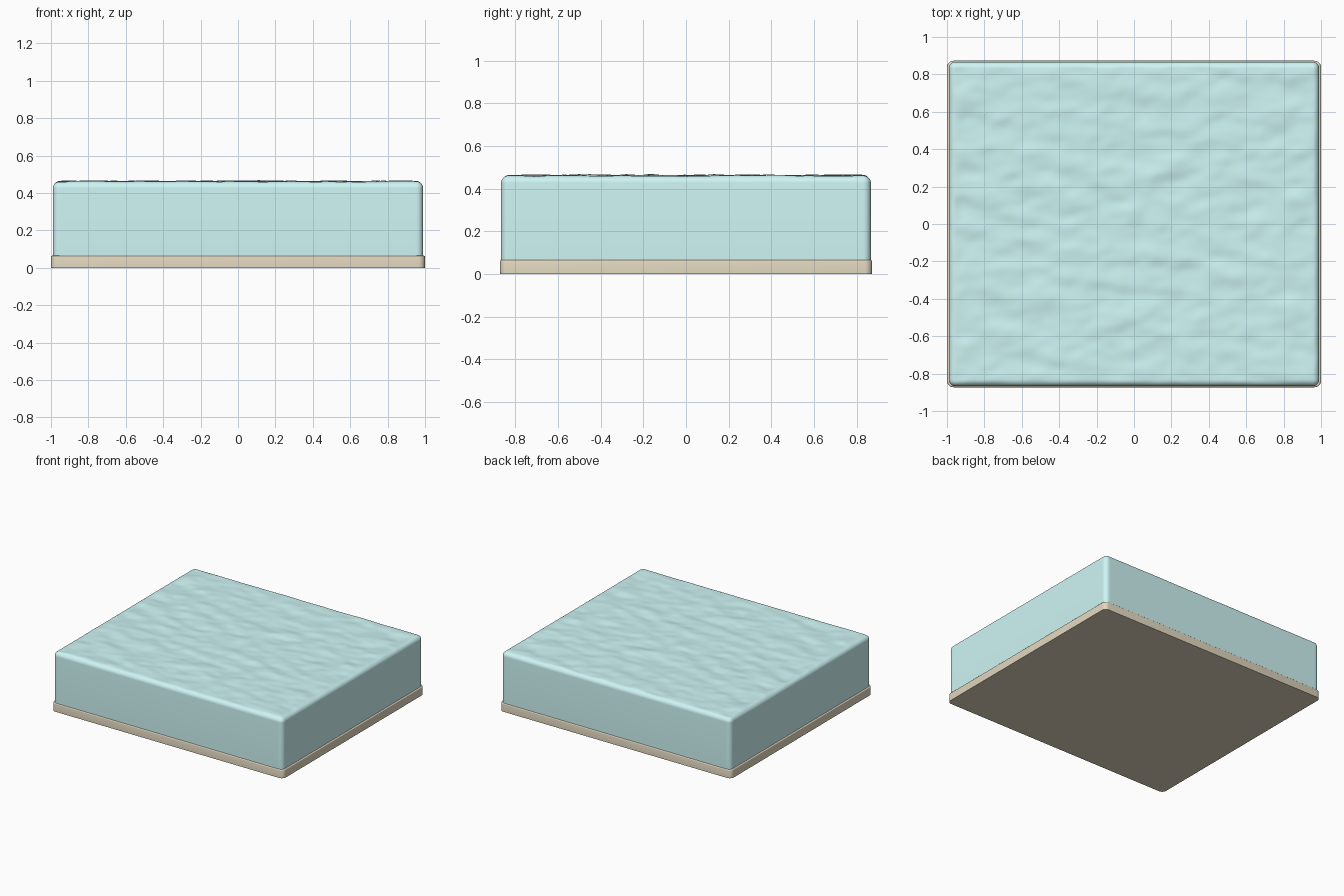
import bpy, bmesh, math
from mathutils import Vector, noise

if "Cube" in bpy.data.objects:
    bpy.data.objects.remove(bpy.data.objects["Cube"])


def material(name, rgb):
    m = bpy.data.materials.new(name)
    m.diffuse_color = (*rgb, 1)
    m.use_nodes = True
    m.node_tree.nodes["Principled BSDF"].inputs["Base Color"].default_value = m.diffuse_color
    return m


def finish(bm, name, mat, angle=40):
    bmesh.ops.recalc_face_normals(bm, faces=bm.faces)
    me = bpy.data.meshes.new(name)
    bm.to_mesh(me)
    bm.free()
    ob = bpy.data.objects.new(name, me)
    bpy.context.collection.objects.link(ob)
    me.materials.append(mat)
    bpy.context.view_layer.objects.active = ob
    ob.select_set(True)
    bpy.ops.object.shade_smooth_by_angle(angle=math.radians(angle))
    ob.select_set(False)
    return ob


def axis(half, r, n):
    """Coordinates along one side, dense inside the rounded edges."""
    c = half - r
    edge = [c + r * math.tan(math.pi / 4 * i / 4) for i in range(1, 5)]
    return [-e for e in reversed(edge)] + [-c + 2 * c * i / n for i in range(n + 1)] + edge


def ripple(x, y):
    """Gentle water surface height, two octaves, stretched along x."""
    a = noise.noise(Vector((x * 5 + 1.5 * y, y * 9, 3.1)))
    b = noise.noise(Vector((x * 11 - 2 * y, y * 17, 8.7)))
    return 0.009 * a + 0.004 * b


# Sand base: slab with rounded corners and a softened top rim
HX, HY, H = 1.0, 0.873, 0.065
bm = bmesh.new()
bmesh.ops.create_cube(bm, size=1)
for v in bm.verts:
    v.co = Vector((v.co.x * 2 * HX, v.co.y * 2 * HY, (v.co.z + 0.5) * H))
upright = [e for e in bm.edges if abs(e.verts[0].co.z - e.verts[1].co.z) > 0.01]
bmesh.ops.bevel(bm, geom=upright, offset=0.035, segments=6, profile=0.5, affect='EDGES')
rim = [e for e in bm.edges if all(v.co.z > H - 0.001 for v in e.verts)]
bmesh.ops.bevel(bm, geom=rim, offset=0.007, segments=3, profile=0.5, affect='EDGES')
finish(bm, "sand_base", material("sand", (0.76, 0.68, 0.52)))

# Water block: rounded grid top with ripples, sides dropped into the sand
WX, WY, TOP, R = 0.99, 0.867, 0.461, 0.035
xs, ys = axis(WX, R, 120), axis(WY, R, 105)
bm = bmesh.new()


def rounded(x, y):
    q = Vector((max(-WX + R, min(WX - R, x)), max(-WY + R, min(WY - R, y)), TOP - R))
    p = q + (Vector((x, y, TOP)) - q).normalized() * R
    inset = min(WX - abs(x), WY - abs(y))
    p.z += ripple(x, y) * min(1, max(0, inset / 0.06))
    return p


def ring_wall(x, y, z):
    q = Vector((max(-WX + R, min(WX - R, x)), max(-WY + R, min(WY - R, y)), 0))
    p = q + (Vector((x, y, 0)) - q).normalized() * R
    return Vector((p.x, p.y, z))


nx, ny = len(xs), len(ys)
grid = [[bm.verts.new(rounded(x, y)) for y in ys] for x in xs]
for i in range(nx - 1):
    for j in range(ny - 1):
        bm.faces.new((grid[i][j], grid[i + 1][j], grid[i + 1][j + 1], grid[i][j + 1]))
loop = ([(i, 0) for i in range(nx - 1)] + [(nx - 1, j) for j in range(ny - 1)]
        + [(i, ny - 1) for i in range(nx - 1, 0, -1)] + [(0, j) for j in range(ny - 1, 0, -1)])
prev = [grid[i][j] for i, j in loop]
# Lower half of the rounded edge, then the straight wall
for k in range(1, 6):
    ring = []
    for (i, j) in loop:
        x, y = xs[i], ys[j]
        if k < 5:
            q = Vector((max(-WX + R, min(WX - R, x)), max(-WY + R, min(WY - R, y)), TOP - R))
            h = R * math.tan(math.pi / 4 * (4 - k) / 4)
            p = q + (Vector((x, y, TOP - R + h)) - q).normalized() * R
        else:
            p = ring_wall(x, y, 0.05)
        ring.append(bm.verts.new(p))
    for a in range(len(loop)):
        b = (a + 1) % len(loop)
        bm.faces.new((prev[a], ring[a], ring[b], prev[b]))
    prev = ring
bm.faces.new(prev)
finish(bm, "water_block", material("water", (0.62, 0.91, 0.91)))
